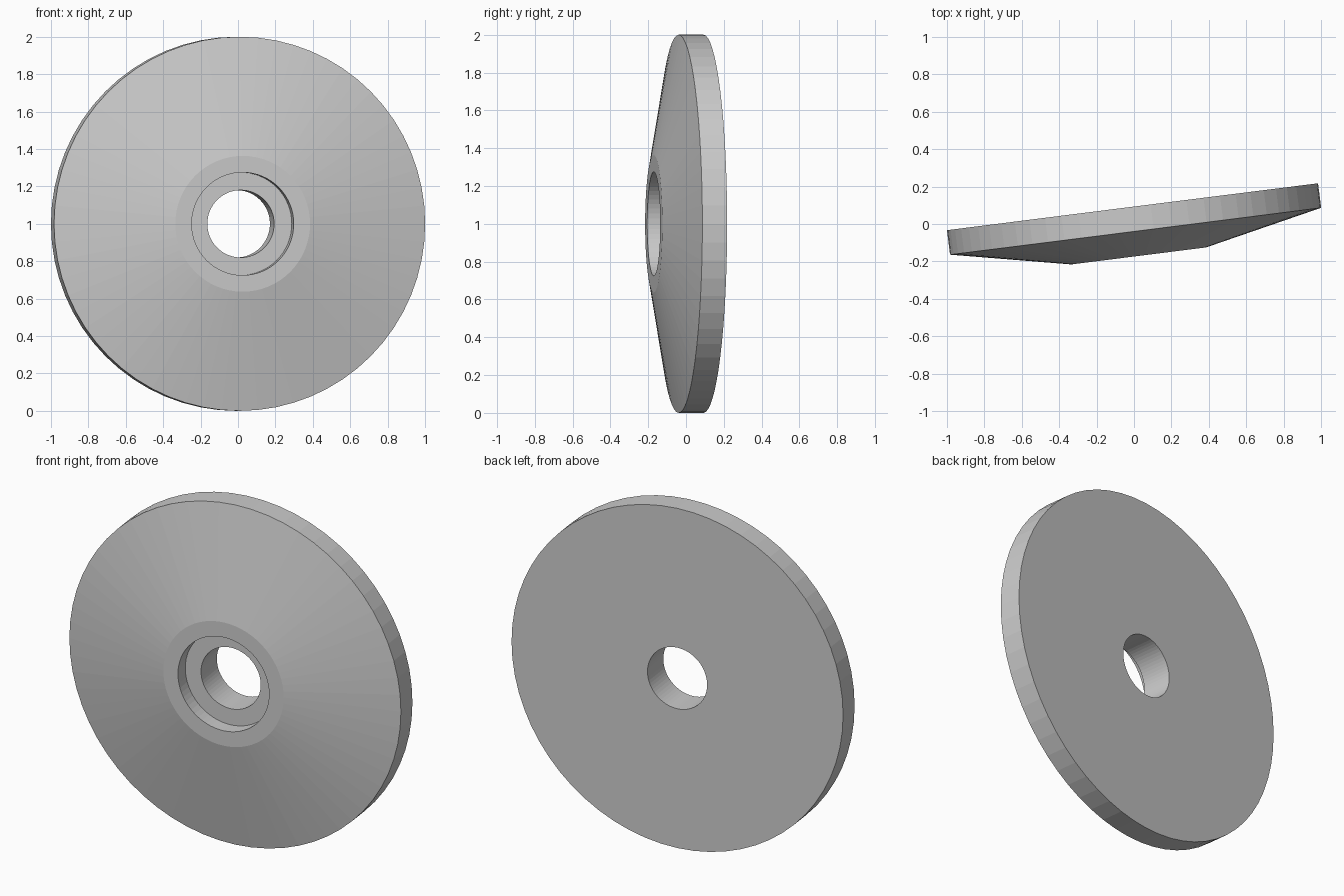
import bpy, bmesh
from math import sin, cos, pi, radians

if "Cube" in bpy.data.objects:
    bpy.data.objects.remove(bpy.data.objects["Cube"])

SEGMENTS = 64

# Closed cross-section: (radius, position along the axis, front is negative)
profile = [
    (0.18, 0.096),     # rear edge of bore
    (1.0, 0.096),      # flat back
    (1.0, -0.036),     # rim
    (0.363, -0.169),   # cone up to hub
    (0.275, -0.169),   # hub face
    (0.275, -0.085),   # recess wall
    (0.18, -0.085),    # recess floor
]


def lathe(name, section, segments):
    bm = bmesh.new()
    rings = []
    for i in range(segments):
        a = 2 * pi * i / segments
        rings.append([bm.verts.new((r * sin(a), y, r * cos(a))) for r, y in section])
    n = len(section)
    for i in range(segments):
        p, q = rings[i], rings[(i + 1) % segments]
        for j in range(n):
            k = (j + 1) % n
            bm.faces.new((p[j], p[k], q[k], q[j]))
    bmesh.ops.recalc_face_normals(bm, faces=bm.faces)
    mesh = bpy.data.meshes.new(name)
    bm.to_mesh(mesh)
    bm.free()
    obj = bpy.data.objects.new(name, mesh)
    bpy.context.collection.objects.link(obj)
    return obj


# Disc with raised hub, turned slightly about the vertical
disc = lathe("flanged_disc", profile, SEGMENTS)
disc.location = (0.004, -0.003, 1.0)
disc.rotation_euler = (0, 0, radians(7.2))
